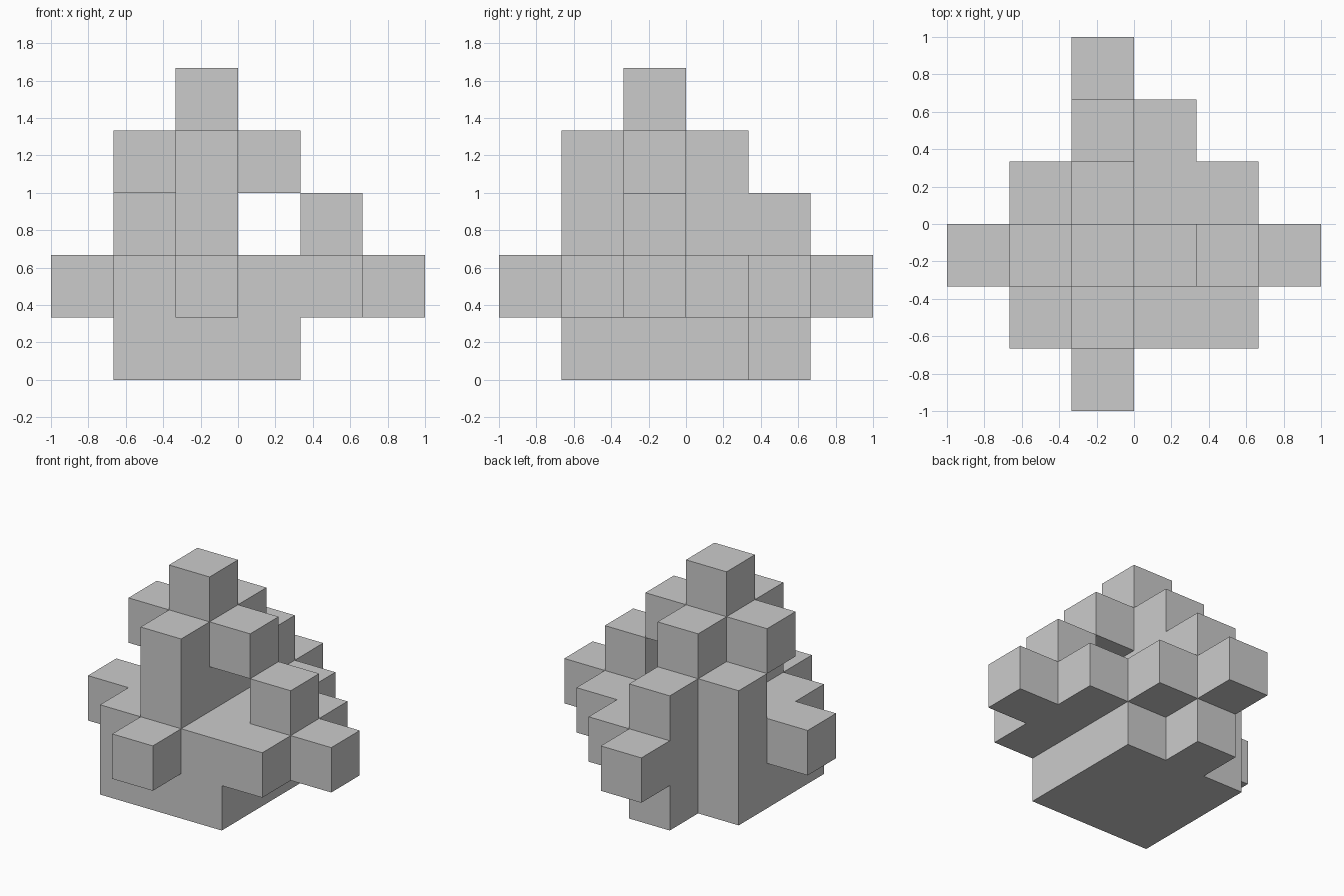
import bpy, bmesh, math
from mathutils import Vector

if "Cube" in bpy.data.objects:
    bpy.data.objects.remove(bpy.data.objects["Cube"])

U = 1 / 3                      # edge of one cube
ORIGIN = Vector((-1, -1, 0))
cells = set()


def fill(xs, ys, zs):
    """Occupy inclusive ranges of grid cells."""
    for x in range(xs[0], xs[1] + 1):
        for y in range(ys[0], ys[1] + 1):
            for z in range(zs[0], zs[1] + 1):
                cells.add((x, y, z))


# solid base, with a wider overhang on the right
fill((1, 3), (1, 3), (0, 1))
fill((4, 4), (1, 3), (1, 1))
# four arms poking out of the second layer
fill((0, 5), (2, 2), (1, 1))
fill((2, 2), (0, 5), (1, 1))
# back buttresses
fill((2, 2), (4, 4), (0, 2))
fill((3, 3), (4, 4), (1, 1))
fill((1, 1), (3, 3), (2, 2))
# central wall, upper cross and top cube
fill((2, 2), (1, 3), (2, 3))
fill((1, 3), (2, 2), (3, 3))
fill((2, 2), (2, 2), (4, 4))
# raised cube on the right arm
fill((4, 4), (2, 2), (2, 2))

# outer skin: one square wherever a cell meets open air
bm = bmesh.new()
for c in cells:
    for axis in range(3):
        for sign in (-1, 1):
            n = Vector((0, 0, 0))
            n[axis] = sign
            if tuple(int(a + b) for a, b in zip(c, n)) in cells:
                continue
            u = Vector((0, 0, 0))
            u[(axis + 1) % 3] = 1
            v = n.cross(u)
            mid = Vector(c) + Vector((.5, .5, .5)) + n * .5
            corners = [mid + (u * a + v * b) * .5
                       for a, b in ((-1, -1), (1, -1), (1, 1), (-1, 1))]
            bm.faces.new([bm.verts.new(ORIGIN + p * U) for p in corners])
bmesh.ops.remove_doubles(bm, verts=bm.verts, dist=1e-4)
bmesh.ops.dissolve_limit(bm, angle_limit=math.radians(1),
                         verts=bm.verts, edges=bm.edges)

mesh = bpy.data.meshes.new("stepped_cube_tower")
bm.to_mesh(mesh)
bm.free()
bpy.context.collection.objects.link(
    bpy.data.objects.new("stepped_cube_tower", mesh))
